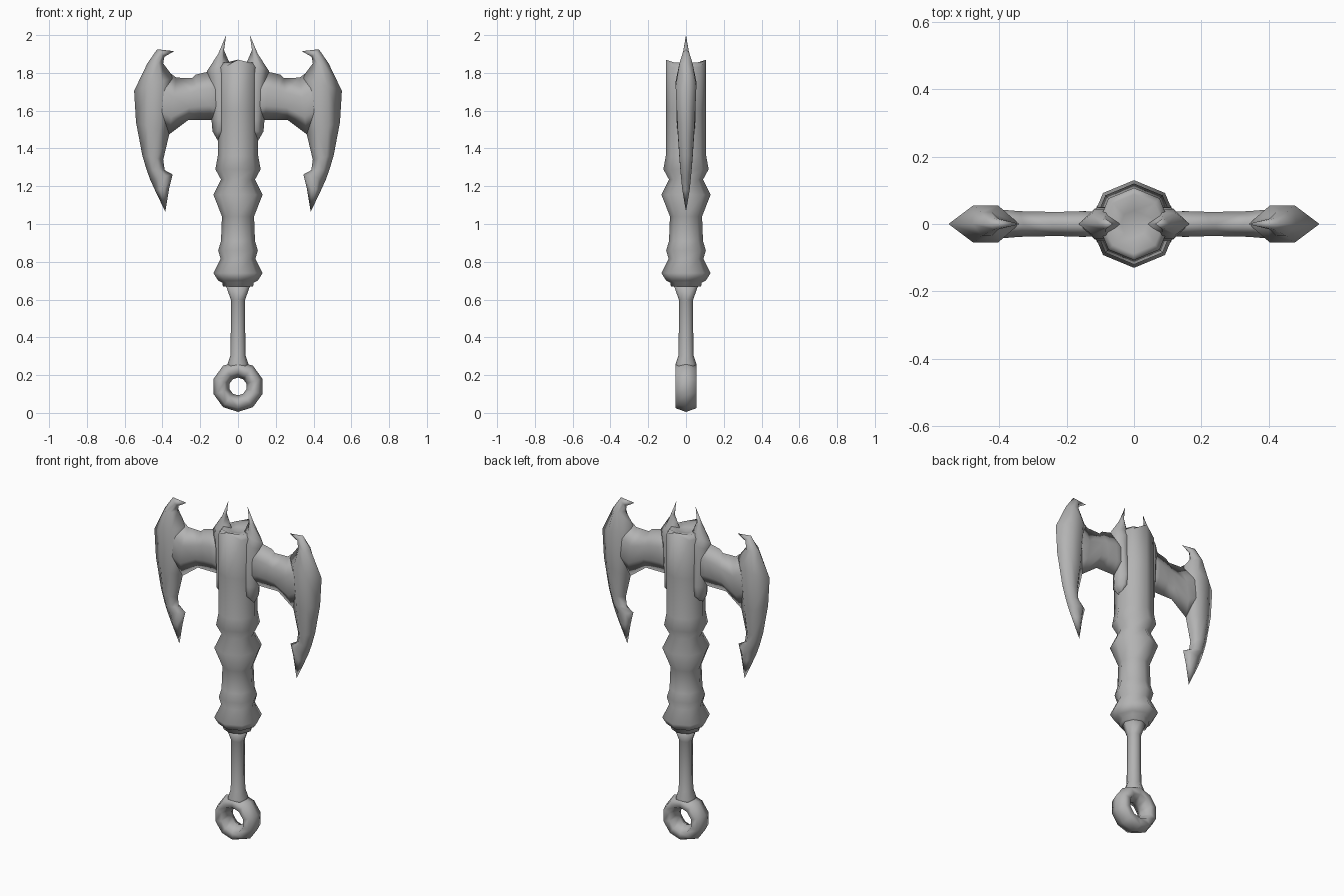
import bpy, bmesh, math
from mathutils import Vector

if "Cube" in bpy.data.objects:
    bpy.data.objects.remove(bpy.data.objects["Cube"], do_unlink=True)

metal = bpy.data.materials.new("grey metal")
metal.use_nodes = True
metal.diffuse_color = (0.45, 0.45, 0.45, 1)
metal.node_tree.nodes["Principled BSDF"].inputs["Base Color"].default_value = (0.45, 0.45, 0.45, 1)


def loft(name, rings, closed=False):
    """Skin a row of equal point rings; closed joins the last to the first."""
    bm = bmesh.new()
    rows = [[bm.verts.new(p) for p in ring] for ring in rings]
    n = len(rows[0])
    pairs = list(zip(rows, rows[1:]))
    if closed:
        pairs.append((rows[-1], rows[0]))
    else:
        bm.faces.new(rows[0])
        bm.faces.new(rows[-1])
    for a, b in pairs:
        for i in range(n):
            j = (i + 1) % n
            bm.faces.new((a[i], a[j], b[j], b[i]))
    bmesh.ops.remove_doubles(bm, verts=bm.verts, dist=0.0005)
    bmesh.ops.recalc_face_normals(bm, faces=bm.faces)
    mesh = bpy.data.meshes.new(name)
    bm.to_mesh(mesh)
    bm.free()
    obj = bpy.data.objects.new(name, mesh)
    bpy.context.collection.objects.link(obj)
    mesh.materials.append(metal)
    for p in mesh.polygons:
        p.use_smooth = True
    return obj


def circle(r, z, lift=0.0, n=8):
    """Ring round the z axis; lift raises its front and back points."""
    pts = []
    for i in range(n):
        a = math.tau * i / n
        up = lift if abs(math.cos(a)) < 0.01 else 0
        pts.append((r * math.cos(a), r * math.sin(a), z + up))
    return pts


def blade(name, stations):
    """Loft six-sided sections between two edges, then mirror left to right."""
    rings = []
    for ax, az, bx, bz, t in stations:
        a, b = Vector((ax, 0, az)), Vector((bx, 0, bz))
        m, k, y = a.lerp(b, 0.35), a.lerp(b, 0.7), Vector((0, t, 0))
        rings.append([a, m + y, k + y, b, k - y, m - y])
    obj = loft(name, rings)
    obj.modifiers.new("mirror", "MIRROR")
    return obj


# Shaft with swollen collars and a slightly pointed, dished top
shaft = [(0.08, 0.668), (0.083, 0.69), (0.105, 0.7), (0.13, 0.74), (0.092, 0.815),
         (0.105, 0.86), (0.09, 0.91), (0.085, 1.04), (0.13, 1.155), (0.09, 1.235),
         (0.12, 1.29), (0.107, 1.36), (0.107, 1.6)]
rings = [circle(r, z) for r, z in shaft]
rings += [circle(0.107, 1.83, 0.04), circle(0.088, 1.855, 0.005),
          circle(0.04, 1.845), circle(0.0, 1.835)]
loft("shaft", rings)

# Thin grip flaring into the shaft and the ring
grip = [(0.055, 0.22), (0.055, 0.26), (0.04, 0.305), (0.038, 0.45),
        (0.038, 0.6), (0.065, 0.675)]
loft("grip", [circle(r, z) for r, z in grip])

# Ring at the end of the grip
section = [(0.135, 0), (0.115, 0.055), (0.075, 0.055), (0.047, 0),
           (0.075, -0.055), (0.115, -0.055)]
steps = 10
loft("end_ring", [[(r * math.sin(a), y, 0.14 - r * math.cos(a)) for r, y in section]
                  for a in (math.tau * i / steps for i in range(steps))], closed=True)

# Crescent blades: outer edge, inner edge, half thickness
blade("crescent_blades", [
    (0.338, 1.915, 0.338, 1.915, 0),
    (0.428, 1.925, 0.39, 1.885, 0.016),
    (0.48, 1.85, 0.396, 1.85, 0.035),
    (0.55, 1.705, 0.34, 1.775, 0.055),
    (0.54, 1.54, 0.364, 1.475, 0.045),
    (0.507, 1.365, 0.396, 1.34, 0.035),
    (0.485, 1.29, 0.388, 1.285, 0.03),
    (0.465, 1.235, 0.346, 1.262, 0.026),
    (0.44, 1.18, 0.364, 1.19, 0.02),
    (0.385, 1.065, 0.385, 1.065, 0)])

# Arms joining the blades to the shaft: top edge, bottom edge, half thickness
blade("blade_arms", [
    (0.05, 1.81, 0.05, 1.53, 0.035),
    (0.164, 1.805, 0.143, 1.55, 0.038),
    (0.225, 1.79, 0.2, 1.55, 0.036),
    (0.243, 1.772, 0.264, 1.55, 0.036),
    (0.327, 1.775, 0.364, 1.475, 0.038),
    (0.373, 1.81, 0.41, 1.5, 0.042),
    (0.47, 1.74, 0.49, 1.58, 0.04)])

# Fins hugging the shaft and rising to spikes
blade("spike_fins", [
    (0.063, 2.0, 0.063, 2.0, 0),
    (0.105, 1.9, 0.074, 1.92, 0.015),
    (0.164, 1.81, 0.05, 1.865, 0.032),
    (0.164, 1.77, 0.03, 1.82, 0.045),
    (0.14, 1.55, 0.04, 1.55, 0.05),
    (0.135, 1.49, 0.06, 1.49, 0.045),
    (0.106, 1.44, 0.08, 1.44, 0)])
